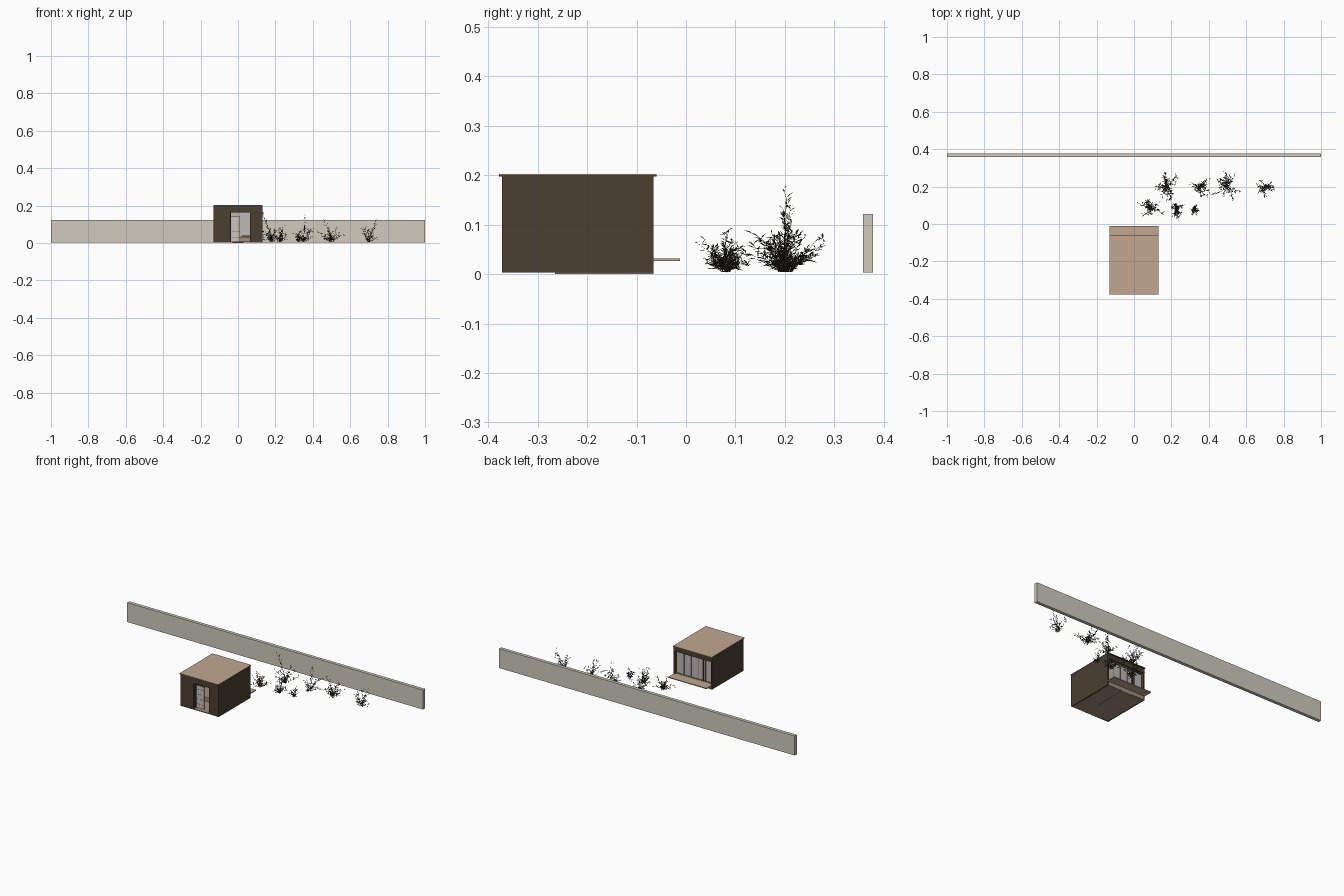
import bpy
import bmesh
import math
import random
from mathutils import Vector

random.seed(11)
if "Cube" in bpy.data.objects:
    bpy.data.objects.remove(bpy.data.objects["Cube"])


def material(name, rgb):
    m = bpy.data.materials.new(name)
    m.use_nodes = True
    color = (*rgb, 1)
    m.diffuse_color = color
    m.node_tree.nodes["Principled BSDF"].inputs["Base Color"].default_value = color
    return m


STONE = material("pale stone", (0.63, 0.6, 0.51))
DARK = material("dark cladding", (0.068, 0.05, 0.03))
ROOF = material("tan roofing", (0.53, 0.39, 0.28))
FLOOR = material("brown floor", (0.36, 0.27, 0.2))
GLASS = material("grey glass", (0.5, 0.49, 0.45))
FRAME = material("red brown wood", (0.3, 0.17, 0.11))
DOOR = material("pale door", (0.6, 0.54, 0.51))
LEAF = material("dark foliage", (0.06, 0.052, 0.035))


def finish(bm, name, mat):
    mesh = bpy.data.meshes.new(name)
    bm.to_mesh(mesh)
    bm.free()
    mesh.materials.append(mat)
    ob = bpy.data.objects.new(name, mesh)
    bpy.context.collection.objects.link(ob)
    return ob


def box(name, mat, x, y, z):
    """Box given by its (low, high) range on each axis."""
    bm = bmesh.new()
    bmesh.ops.create_cube(bm, size=1)
    for v in bm.verts:
        v.co = [r[0] if c < 0 else r[1] for c, r in zip(v.co, (x, y, z))]
    return finish(bm, name, mat)


# Long garden wall
box("garden_wall", STONE, (-1, 1), (0.358, 0.378), (0.003, 0.122))

# House shell
FRONT, BACK, HALF, TOP = -0.372, -0.066, 0.13, 0.198
IN = HALF - 0.008
for name, s in (("right", -1), ("left", 1)):
    box(name + "_side_wall", DARK, sorted((s * HALF, s * IN)), (FRONT, BACK), (0.003, TOP))
box("front_wall_right", DARK, (-IN, -0.04), (FRONT, FRONT + 0.01), (0.003, TOP))
box("front_wall_left", DARK, (0.065, IN), (FRONT, FRONT + 0.01), (0.003, TOP))
box("front_lintel", DARK, (-0.04, 0.065), (FRONT, FRONT + 0.01), (0.163, TOP))
box("back_lintel", DARK, (-IN, IN), (BACK - 0.01, BACK), (0.17, TOP))
box("ceiling", ROOF, (-IN, IN), (FRONT + 0.01, BACK - 0.01), (0.17, 0.175))
box("roof_fascia", DARK, (-0.131, 0.131), (-0.378, -0.06), (TOP, 0.201))
box("roof", ROOF, (-0.131, 0.131), (-0.378, -0.06), (0.201, 0.203))
box("floor", FLOOR, (-IN, IN), (FRONT, BACK), (0.003, 0.008))
box("ground_pad", FLOOR, (-0.03, 0.03), (-0.265, BACK), (0, 0.003))
box("raised_floor", FLOOR, (-IN, IN), (-0.25, BACK), (0.008, 0.031))
box("back_deck", ROOF, (-HALF, HALF), (BACK, -0.012), (0.027, 0.032))

# Entrance with recessed door and dark cheek
DY = -0.345
box("entry_cheek", DARK, (-0.044, -0.038), (FRONT + 0.01, -0.3), (0.008, 0.17))
box("front_door", DOOR, (-0.038, 0.01), (DY, DY + 0.005), (0.008, 0.143))
box("door_post", DARK, (0.01, 0.012), (DY, DY + 0.005), (0.008, 0.143))
for i in range(4):
    z = 0.03 + i * 0.03
    box("door_groove", FRAME, (-0.036, 0.008), (DY - 0.001, DY), (z, z + 0.001))

# Low bench seen through the entrance
box("bench_seat", FRAME, (0.02, 0.11), (-0.25, -0.21), (0.036, 0.039))
for x in (0.025, 0.1):
    box("bench_leg", FRAME, (x, x + 0.004), (-0.245, -0.215), (0.031, 0.036))

# Glazed back wall: one wide band with slim bars, one stout post
GY = BACK - 0.02
box("back_glass", GLASS, (-IN, IN), (GY - 0.004, GY), (0.031, 0.17))
box("stout_post", DARK, (-0.062, -0.056), (GY - 0.006, GY + 0.006), (0.031, 0.17))
for i in range(6):
    x = -IN + 0.001 + (2 * IN - 0.002) * i / 5
    box("glass_bar", FRAME, (x - 0.001, x + 0.001), (GY - 0.006, GY + 0.003), (0.031, 0.17))
for z in (0.031, 0.167):
    box("glass_rail", FRAME, (-IN, IN), (GY - 0.006, GY + 0.003), (z, z + 0.003))


# Shrubs
def add_twig(bm, path, radius):
    rings = []
    for i, p in enumerate(path):
        r = radius * (1 - 0.7 * i / (len(path) - 1))
        rings.append([bm.verts.new(p + Vector((math.cos(a), math.sin(a), 0)) * r)
                      for a in (0, math.tau / 3, 2 * math.tau / 3)])
    for a, b in zip(rings, rings[1:]):
        for k in range(3):
            n = (k + 1) % 3
            bm.faces.new((a[k], a[n], b[n], b[k]))


def add_leaf(bm, base, direction, length, width):
    d = direction.normalized()
    side = d.cross(Vector((0, 0, 1)))
    side = side.normalized() if side.length > 0.01 else Vector((1, 0, 0))
    droop = Vector((0, 0, -0.2 * length))
    mid = base + d * length * 0.45
    a, t = bm.verts.new(base), bm.verts.new(base + d * length + droop)
    l, r = bm.verts.new(mid + side * width), bm.verts.new(mid - side * width)
    bm.faces.new((a, r, t))
    bm.faces.new((a, t, l))


def add_stem(bm, root, offset, rise):
    """Arching leafy stem that ends at the given offset and height."""
    steps = 8
    path = [root]
    for i in range(1, steps):
        t = i / (steps - 1)
        wobble = Vector([random.uniform(-1, 1) for _ in range(3)]) * 0.006 * t
        path.append(root + offset * t ** 1.2 + Vector((0, 0, rise * t ** 0.8)) + wobble)
    add_twig(bm, path, 0.0011)
    for a, b in zip(path, path[1:]):
        for k in range(random.choice((1, 2, 3))):
            spin = random.uniform(0, math.tau)
            away = Vector((math.cos(spin), math.sin(spin), random.uniform(-0.1, 0.9)))
            add_leaf(bm, b.lerp(a, k / 3), away + (b - a).normalized() * 0.8,
                     random.uniform(0.012, 0.022), random.uniform(0.0014, 0.0026))


def shrub(name, x, y, height, spread, stems, lean):
    bm = bmesh.new()
    root = Vector((x, y, 0.004))
    # Tall leader, then a loose ring of lower stems
    add_stem(bm, root, Vector((lean, 0, 0)), height * 0.92)
    add_stem(bm, root, Vector((lean * 0.8, 0.015, 0)), height * 0.7)
    for s in range(stems):
        ang = random.uniform(0, math.tau)
        base = root + Vector((random.uniform(-1, 1), random.uniform(-1, 1), 0)) * spread * 0.15
        reach = spread * random.uniform(0.35, 1)
        out = Vector((math.cos(ang), math.sin(ang), 0)) * reach
        add_stem(bm, base, out, min(height, 0.11) * random.uniform(0.15, 0.7))
    finish(bm, name, LEAF)


for i, spec in enumerate((
        (0.09, 0.08, 0.09, 0.065, 12, -0.02), (0.225, 0.08, 0.09, 0.055, 11, 0.02),
        (0.32, 0.08, 0.06, 0.03, 5, 0.01), (0.18, 0.2, 0.18, 0.075, 15, -0.055),
        (0.35, 0.2, 0.155, 0.06, 11, 0.01), (0.5, 0.2, 0.13, 0.095, 14, -0.04),
        (0.7, 0.2, 0.12, 0.06, 9, 0.04))):
    shrub("shrub_%d" % (i + 1), *spec)
